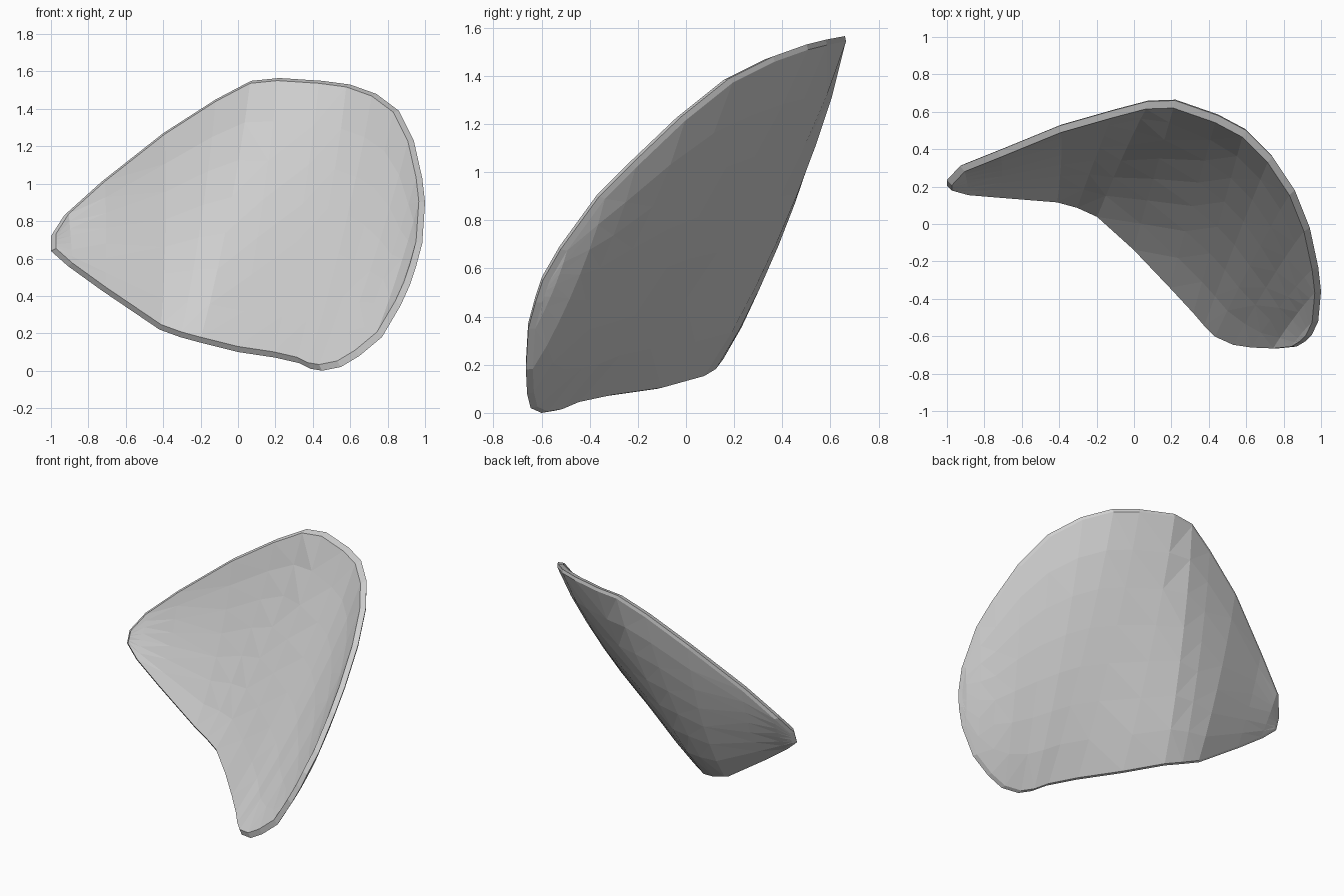
import bpy
import bmesh
import math
from mathutils import Vector

if "Cube" in bpy.data.objects:
    bpy.data.objects.remove(bpy.data.objects["Cube"])

# Ribs of the curved shell, left to right: (lower rim point, upper rim point, bulge)
RIBS = [
    ((-1.0, .205, .64), (-1.0, .235, .72), 0),
    ((-.91, .18, .56), (-.93, .31, .83), .01),
    ((-.73, .165, .43), (-.73, .39, 1.01), .025),
    ((-.42, .14, .22), (-.40, .525, 1.27), .05),
    ((-.31, .11, .18), (-.12, .605, 1.45), .06),
    ((-.20, .06, .15), (.07, .655, 1.55), .065),
    ((.0, -.12, .10), (.22, .66, 1.565), .065),
    ((.20, -.33, .07), (.45, .58, 1.55), .07),
    ((.33, -.47, .04), (.60, .50, 1.53), .07),
    ((.39, -.54, .01), (.74, .36, 1.48), .07),
    ((.45, -.60, .0), (.86, .18, 1.39), .065),
    ((.55, -.645, .02), (.94, -.02, 1.23), .055),
    ((.65, -.66, .08), (.985, -.23, 1.03), .04),
    ((.77, -.665, .18), (1.0, -.36, .9), .03),
    ((.87, -.655, .35), (.985, -.52, .68), .01),
    ((.92, -.625, .46), (.95, -.595, .55), 0),
]
STEPS = 7
BACK = Vector((.25, .86, -.42)).normalized()
CENTRE = Vector((.1, .05, .75))


def point(i, j):
    low, high, bulge = RIBS[i]
    t = j / STEPS
    p = Vector(low).lerp(Vector(high), t)
    return p + BACK * bulge * math.sin(math.pi * t) ** .7


bm = bmesh.new()
n = len(RIBS)


def sheet(inset, offset):
    """One skin of the shell, drawn in from the rim and shifted along its depth."""
    rows = [[bm.verts.new(point(i, j).lerp(CENTRE, inset) + BACK * offset)
             for j in range(STEPS + 1)] for i in range(n)]
    for i in range(n - 1):
        for j in range(STEPS):
            bm.faces.new((rows[i][j], rows[i + 1][j], rows[i + 1][j + 1], rows[i][j + 1]))
    return rows


# Outer and inner skins
outer = sheet(.018, .018)
inner = sheet(.03, -.025)

# Chamfered rim joining both skins
loop = ([(i, 0) for i in range(n)] + [(n - 1, j) for j in range(1, STEPS + 1)]
        + [(i, STEPS) for i in range(n - 2, -1, -1)]
        + [(0, j) for j in range(STEPS - 1, 0, -1)])
rim = [bm.verts.new(point(i, j)) for i, j in loop]
for k, (i, j) in enumerate(loop):
    m = (k + 1) % len(loop)
    i2, j2 = loop[m]
    for skin in (outer, inner):
        bm.faces.new((skin[i][j], skin[i2][j2], rim[m], rim[k]))

bmesh.ops.remove_doubles(bm, verts=bm.verts, dist=.004)
bmesh.ops.triangulate(bm, faces=bm.faces)
bmesh.ops.recalc_face_normals(bm, faces=bm.faces)

# Rest on the ground
lowest = min(v.co.z for v in bm.verts)
bmesh.ops.translate(bm, vec=(0, 0, -lowest), verts=bm.verts)

mesh = bpy.data.meshes.new("curved_shell")
bm.to_mesh(mesh)
bm.free()
shell = bpy.data.objects.new("curved_shell", mesh)
bpy.context.collection.objects.link(shell)

grey = bpy.data.materials.new("light_grey")
grey.diffuse_color = (.62, .62, .62, 1)
grey.use_nodes = True
grey.node_tree.nodes["Principled BSDF"].inputs["Base Color"].default_value = grey.diffuse_color
mesh.materials.append(grey)
